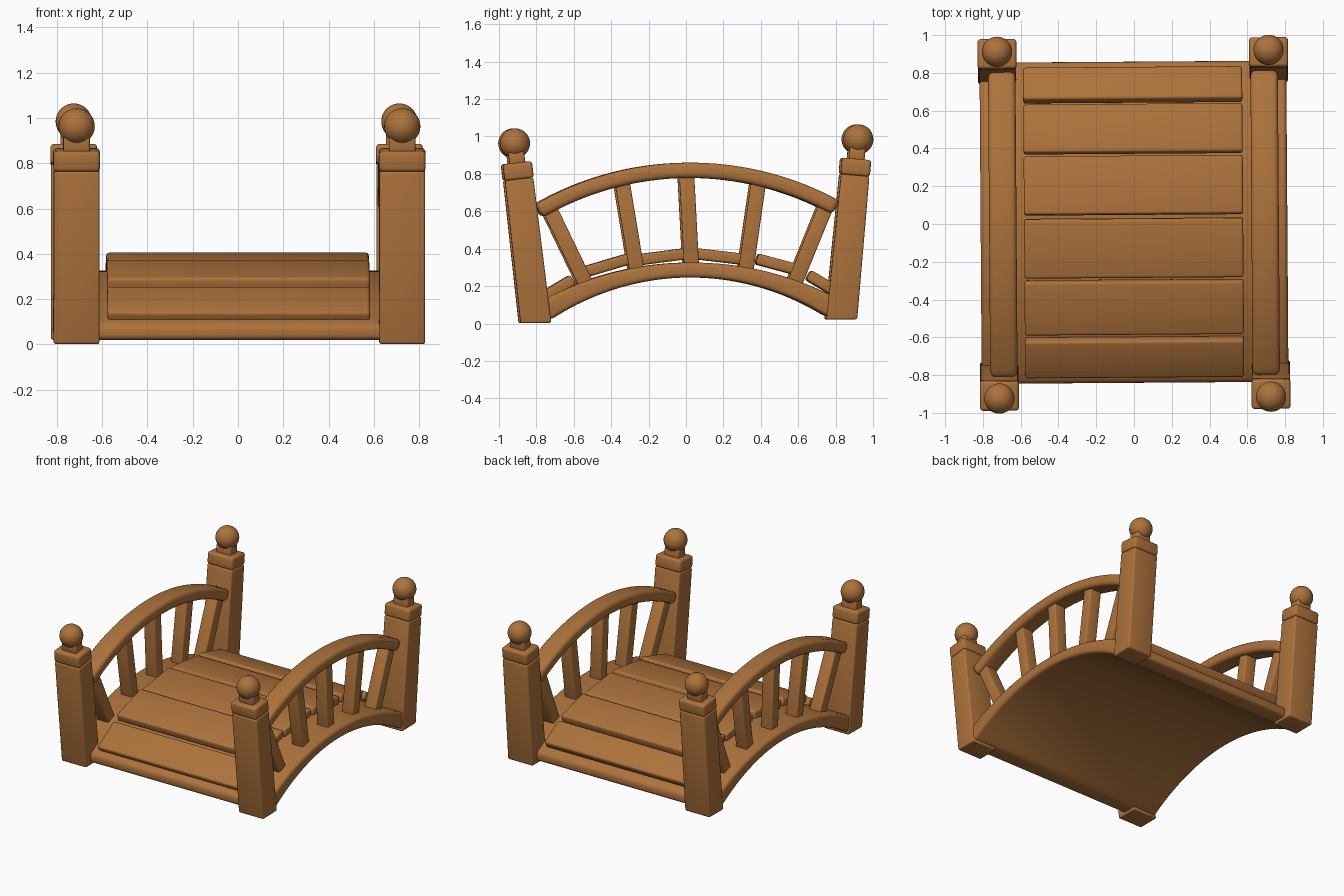
import bpy, bmesh
from math import sin, cos, asin, sqrt, radians
from mathutils import Matrix, Vector

if "Cube" in bpy.data.objects:
    bpy.data.objects.remove(bpy.data.objects["Cube"])

wood = bpy.data.materials.new("wood")
wood.diffuse_color = (0.42, 0.17, 0.045, 1)
wood.use_nodes = True
wood.node_tree.nodes["Principled BSDF"].inputs["Base Color"].default_value = wood.diffuse_color

TWIST = Matrix.Rotation(0.007, 4, 'Z')
LEAN = TWIST @ Matrix.Translation((0, 0.01, 0)) @ Matrix.Rotation(0.0115, 4, 'X')


def finish(name, bm, matrix):
    bm.transform(matrix)
    bmesh.ops.recalc_face_normals(bm, faces=bm.faces)
    me = bpy.data.meshes.new(name)
    bm.to_mesh(me)
    bm.free()
    me.materials.append(wood)
    ob = bpy.data.objects.new(name, me)
    bpy.context.collection.objects.link(ob)


def extrude(name, yz, x0, x1, bevel=0.012, matrix=TWIST, segments=3):
    """Side profile in (y, z) extruded from x0 to x1, with rounded edges."""
    bm = bmesh.new()
    f = bm.faces.new([bm.verts.new((x0, y, z)) for y, z in yz])
    r = bmesh.ops.extrude_face_region(bm, geom=[f])
    vs = [v for v in r["geom"] if isinstance(v, bmesh.types.BMVert)]
    bmesh.ops.translate(bm, vec=(x1 - x0, 0, 0), verts=vs)
    bmesh.ops.recalc_face_normals(bm, faces=bm.faces)
    edges = [e for e in bm.edges if e.calc_face_angle(0) > 0.5]
    bmesh.ops.bevel(bm, geom=edges, offset=bevel, segments=segments,
                    profile=0.5, affect='EDGES', clamp_overlap=True)
    finish(name, bm, matrix)


def bar(p0, p1, width):
    """Rectangle of given width running between two (y, z) points."""
    a, b = Vector(p0), Vector(p1)
    d = (b - a).normalized()
    n = Vector((-d.y, d.x)) * width / 2
    return [a + n, a - n, b - n, b + n]


# Arched base slab: two arcs, underside flattened at the feet
N = 32
ys = [-0.85 + 1.7 * i / N for i in range(N + 1)]
top = [(y, 0.326 - 1.68 + sqrt(1.68 ** 2 - y * y)) for y in ys]
half = 0.735
ys = [-half + 2 * half * i / N for i in range(N + 1)]
under = [(y, 0.246 - 1.36 + sqrt(1.36 ** 2 - y * y)) for y in ys]
z_foot = under[0][1]
under = [(-0.85, z_foot)] + under + [(0.85, z_foot)]
extrude("arched_base", top + under[::-1], -0.812, 0.812, 0.022, LEAN)

# Deck planks: centre y, centre z, length, slope in degrees
planks = [(-0.705, 0.175, 0.228, 31), (-0.44, 0.306, 0.295, 16.5),
          (-0.127, 0.357, 0.315, 7.4), (0.205, 0.355, 0.312, -6.7),
          (0.504, 0.311, 0.265, -15), (0.737, 0.209, 0.197, -31)]
for i, (y, z, length, deg) in enumerate(planks):
    dy, dz = cos(radians(deg)) * length / 2, sin(radians(deg)) * length / 2
    extrude(f"plank_{i + 1}", bar((y - dy, z - dz), (y + dy, z + dz), 0.06),
            -0.582, 0.578, 0.014)

# Handrail profile: concentric arcs with radial ends
a = asin(0.815 / 1.66)
angles = [-a + 2 * a * i / N for i in range(N + 1)]
arc = lambda r: [(r * sin(t), 0.86 - 1.66 + r * cos(t)) for t in angles]
rail = arc(1.66) + arc(1.578)[::-1]

# Baluster ends: top (y, z) and bottom (y, z)
balusters = [((-0.735, 0.615), (-0.525, 0.18)), ((-0.348, 0.77), (-0.262, 0.25)),
             ((-0.002, 0.81), (0.026, 0.28)), ((0.388, 0.79), (0.312, 0.26)),
             ((0.745, 0.63), (0.57, 0.2))]

for side, sx in (("left", -1), ("right", 1)):
    extrude(f"{side}_handrail", rail, sx * 0.622, sx * 0.767, 0.026, LEAN)
    for i, (t, b) in enumerate(balusters):
        extrude(f"{side}_baluster_{i + 1}", bar(t, b, 0.08),
                sx * 0.65, sx * 0.74, 0.008)
    # Leaning corner posts with cap, neck and ball
    for end, sy in (("front", -1), ("back", 1)):
        name = f"{end}_{side}"
        axis = lambda z: (sy * (0.898 + 0.103 * (z - 0.78)), z)
        post = [(0.7355, 0.012), (0.90, 0.012), (0.974, 0.774), (0.823, 0.79)]
        extrude(name + "_post", [(sy * y, z) for y, z in post],
                sx * 0.618, sx * 0.82, 0.01, LEAN)
        extrude(name + "_cap", bar(axis(0.781), axis(0.87), 0.157),
                sx * 0.616, sx * 0.822, 0.016, LEAN)
        extrude(name + "_neck", bar(axis(0.85), axis(0.93), 0.085),
                sx * 0.66, sx * 0.778, 0.012, LEAN)
        bm = bmesh.new()
        y, z = axis(0.974)
        bmesh.ops.create_uvsphere(bm, u_segments=32, v_segments=20, radius=0.08,
                                  matrix=Matrix.Translation((sx * 0.719, y, z)))
        finish(name + "_ball", bm, LEAN)

# Smooth shading with sharp edges kept
for ob in bpy.context.scene.objects:
    ob.select_set(True)
    bpy.context.view_layer.objects.active = ob
bpy.ops.object.shade_smooth_by_angle(angle=radians(40))
